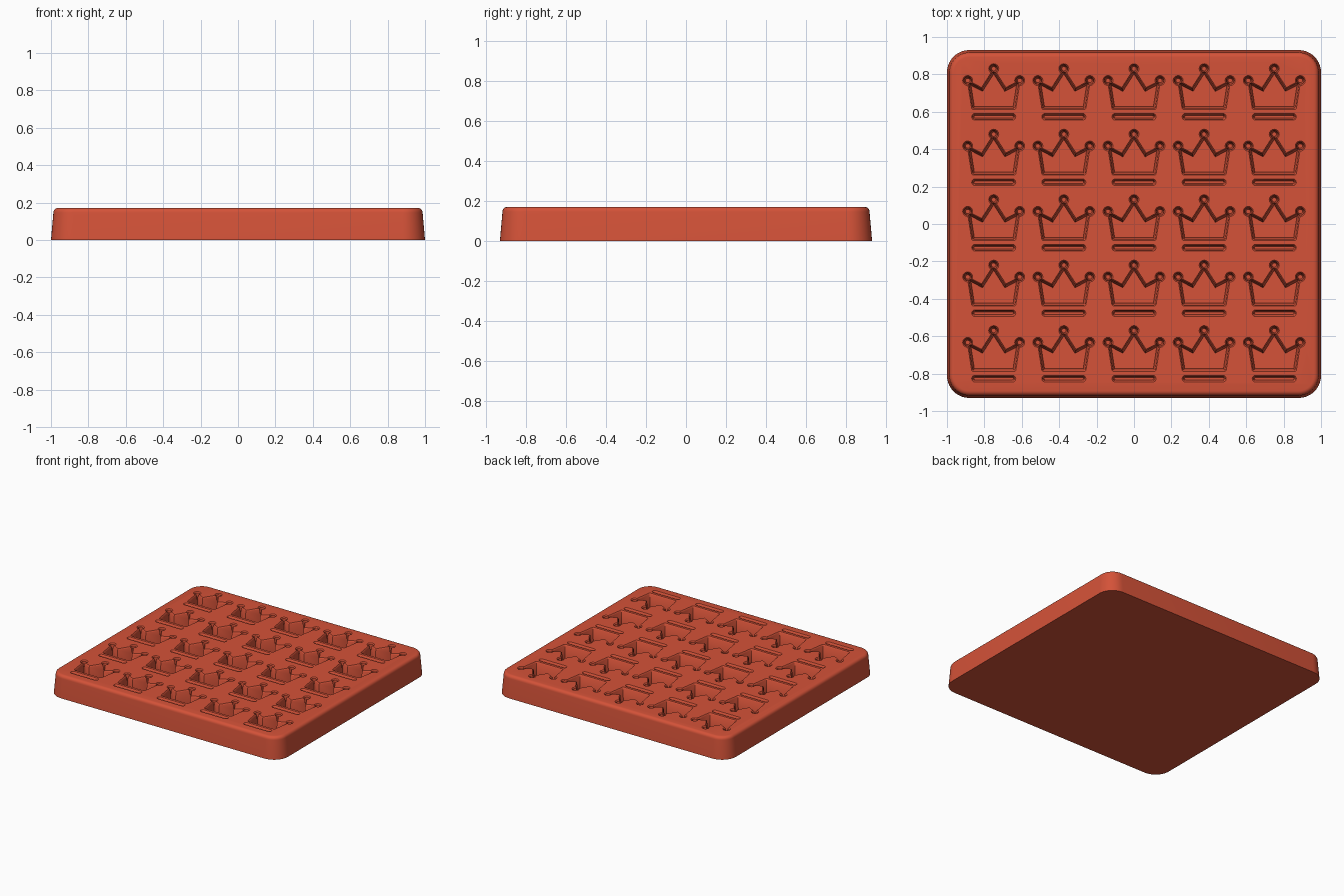
import bpy, bmesh, math
from mathutils import Vector

cube = bpy.data.objects.get("Cube")
if cube:
    bpy.data.objects.remove(cube, do_unlink=True)

HEIGHT = 0.172
COL_STEP, ROW_STEP = 0.375, 0.35

red = bpy.data.materials.new("brick red")
red.use_nodes = True
COLOUR = (0.66, 0.085, 0.04, 1)
red.diffuse_color = COLOUR
red.node_tree.nodes["Principled BSDF"].inputs["Base Color"].default_value = COLOUR


def arc(cx, cy, r, start, end, steps):
    """Points along an arc, angles in degrees."""
    angles = [math.radians(start + (end - start) * i / steps) for i in range(steps + 1)]
    return [Vector((cx + r * math.cos(a), cy + r * math.sin(a))) for a in angles]


def rounded_rect(hx, hy, r, steps):
    pts = []
    for sx, sy, start in ((1, 1, 0), (-1, 1, 90), (-1, -1, 180), (1, -1, 270)):
        pts += arc(sx * (hx - r), sy * (hy - r), r, start, start + 90, steps)
    return pts


def inset(pts, d):
    """Move every edge of a counter-clockwise outline inwards by d."""
    out = []
    for i, p in enumerate(pts):
        a = (p - pts[i - 1]).normalized()
        b = (pts[(i + 1) % len(pts)] - p).normalized()
        na, nb = Vector((-a.y, a.x)), Vector((-b.y, b.x))
        out.append(p + (na + nb) * d / (1 + na.dot(nb)))
    return out


def loft(bm, outline, layers, offset=(0, 0)):
    """Closed solid through (z, inset) layers, listed from bottom to top."""
    rings = [[bm.verts.new((p.x + offset[0], p.y + offset[1], z))
              for p in inset(outline, d)] for z, d in layers]
    n = len(outline)
    for low, high in zip(rings, rings[1:]):
        for i in range(n):
            j = (i + 1) % n
            bm.faces.new((low[i], low[j], high[j], high[i]))
    bm.faces.new(rings[0][::-1])
    bm.faces.new(rings[-1])


def make_object(name, bm):
    mesh = bpy.data.meshes.new(name)
    bm.to_mesh(mesh)
    bm.free()
    mesh.materials.append(red)
    ob = bpy.data.objects.new(name, mesh)
    bpy.context.collection.objects.link(ob)
    return ob


# Tray body: drafted sides with a rounded upper edge
bm = bmesh.new()
edge = [(HEIGHT - 0.025 * (1 - math.sin(a)), 0.013 + 0.025 * (1 - math.cos(a)))
        for a in (math.radians(18 * i) for i in range(6))]
loft(bm, rounded_rect(1, 0.93, 0.12, 10), [(0, 0)] + edge)
tray = make_object("mould_tray", bm)

# Crown outline: tips, valleys and softened bottom corners
right_half = [Vector(p) for p in ((0.065, 0.03), (0.142, 0.07))]
crown = (arc(0.107, -0.077, 0.012, 270, 360, 4) + right_half[::-1] + [Vector((0, 0.132))]
         + [Vector((-p.x, p.y)) for p in right_half]
         + arc(-0.107, -0.077, 0.012, 180, 270, 4))
bar = arc(0.1, -0.127, 0.018, -90, 90, 8) + arc(-0.1, -0.127, 0.018, 90, 270, 8)
tips = [arc(x, y, 0.027, 0, 337.5, 15) for x, y in ((-0.139, 0.067), (0, 0.13), (0.139, 0.067))]


def pit_layers(floor, draft, lip):
    """Tapered pit with a soft lip at the tray surface."""
    return [(floor, draft), (HEIGHT - lip, lip * 0.8), (HEIGHT - lip * 0.4, lip * 0.3),
            (HEIGHT, 0), (HEIGHT + 0.02, 0)]


# Cutters for the grid of cavities
main_bm, tip_bm = bmesh.new(), bmesh.new()
for col in range(-2, 3):
    for row in range(-2, 3):
        spot = (col * COL_STEP, row * ROW_STEP)
        loft(main_bm, crown, pit_layers(0.055, 0.016, 0.008), spot)
        loft(main_bm, bar, pit_layers(0.1, 0.012, 0.008), spot)
        for tip in tips:
            loft(tip_bm, tip, pit_layers(0.06, 0.015, 0.008), spot)

# Carve the cavities and remove the cutters
bpy.context.view_layer.objects.active = tray
for cutter in (make_object("crown_cutter", main_bm), make_object("tip_cutter", tip_bm)):
    cutter.hide_render = True
    mod = tray.modifiers.new(cutter.name, 'BOOLEAN')
    mod.operation = 'DIFFERENCE'
    mod.solver = 'EXACT'
    mod.object = cutter
    bpy.ops.object.modifier_apply(modifier=mod.name)
    bpy.data.objects.remove(cutter, do_unlink=True)

bpy.ops.object.select_all(action='DESELECT')
tray.select_set(True)
bpy.ops.object.shade_smooth_by_angle(angle=math.radians(35))
